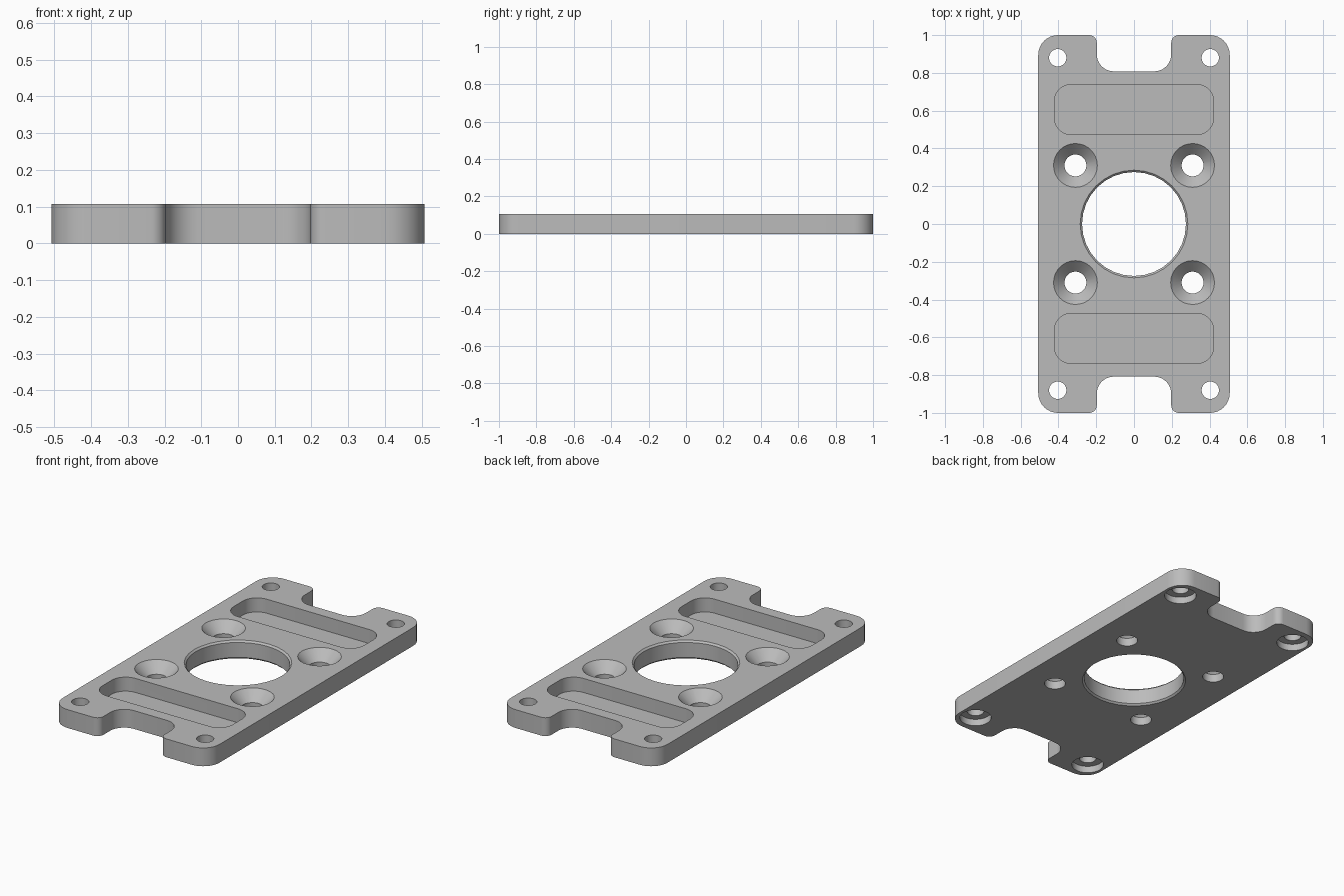
import bpy, bmesh, math
from mathutils import Vector

cube = bpy.data.objects.get("Cube")
if cube:
    bpy.data.objects.remove(cube, do_unlink=True)

THICK = 0.107
OVER = 0.02  # how far cutters reach past the plate


def rounded(corners, steps=8):
    """Outline of square corners (x, y, radius), each turned into an arc."""
    pts = []
    for i, (x, y, r) in enumerate(corners):
        p = Vector((x, y))
        a = (Vector(corners[i - 1][:2]) - p).normalized()
        b = (Vector(corners[(i + 1) % len(corners)][:2]) - p).normalized()
        for k in range(steps + 1):
            t = math.pi / 2 * k / steps
            pts.append(p + r * (a + b - b * math.cos(t) - a * math.sin(t)))
    return pts


def circle(x, y, r, n=32):
    angles = [2 * math.pi * i / n for i in range(n)]
    return [Vector((x + r * math.cos(t), y + r * math.sin(t))) for t in angles]


def loft(bm, sections):
    """Closed solid through stacked outlines, given as (outline, z)."""
    rings = [[bm.verts.new((p.x, p.y, z)) for p in pts] for pts, z in sections]
    for low, high in zip(rings, rings[1:]):
        for i in range(len(low)):
            bm.faces.new((low[i - 1], low[i], high[i], high[i - 1]))
    bm.faces.new(rings[0][::-1])
    bm.faces.new(rings[-1])


def make_object(name, bm):
    bmesh.ops.recalc_face_normals(bm, faces=bm.faces)
    mesh = bpy.data.meshes.new(name)
    bm.to_mesh(mesh)
    bm.free()
    obj = bpy.data.objects.new(name, mesh)
    bpy.context.collection.objects.link(obj)
    return obj


def turned(bm, x, y, profile):
    loft(bm, [(circle(x, y, r), z) for r, z in profile])


# Plate with rounded corners and a notch at each end
half = [(-0.507, -1, 0.105), (-0.197, -1, 0.04), (-0.197, -0.808, 0.09),
        (0.197, -0.808, 0.09), (0.197, -1, 0.04), (0.507, -1, 0.105)]
outline = rounded(half + [(-x, -y, r) for x, y, r in half])
bm = bmesh.new()
loft(bm, [(outline, 0), (outline, THICK)])
plate = make_object("mounting_plate", bm)

cut = bmesh.new()
TOP, LOW = THICK + OVER, -OVER

# Large centre bore with small chamfers
BORE, CHAMFER = 0.275, 0.01
wide = BORE + CHAMFER
turned(cut, 0, 0, [(wide, LOW), (wide, 0), (BORE, CHAMFER),
                   (BORE, THICK - CHAMFER), (wide, THICK), (wide, TOP)])

for sx in (-1, 1):
    for sy in (-1, 1):
        # Countersunk screw holes around the bore
        turned(cut, 0.31 * sx, 0.31 * sy,
               [(0.058, LOW), (0.058, 0.048), (0.116, THICK), (0.116, TOP)])
        # Corner holes, counterbored from below
        turned(cut, 0.404 * sx, 0.88 * sy,
               [(0.087, LOW), (0.087, 0.04), (0.046, 0.04), (0.046, TOP)])

# Rounded pockets in the top face
for y in (-0.606, 0.606):
    w, h, r = 0.422, 0.133, 0.09
    pocket = rounded([(-w, y - h, r), (w, y - h, r), (w, y + h, r), (-w, y + h, r)])
    loft(cut, [(pocket, 0.025), (pocket, TOP)])
cutter = make_object("cutter", cut)
cutter.hide_render = True

bpy.ops.object.select_all(action="DESELECT")
plate.select_set(True)
bpy.context.view_layer.objects.active = plate
mod = plate.modifiers.new("cuts", "BOOLEAN")
mod.operation = "DIFFERENCE"
mod.solver = "EXACT"
mod.object = cutter
bpy.ops.object.modifier_apply(modifier=mod.name)
bpy.data.objects.remove(cutter, do_unlink=True)

# Grey metal
grey = bpy.data.materials.new("grey_metal")
grey.use_nodes = True
colour = (0.5, 0.5, 0.5, 1)
grey.diffuse_color = colour
grey.node_tree.nodes["Principled BSDF"].inputs["Base Color"].default_value = colour
plate.data.materials.clear()
plate.data.materials.append(grey)
bpy.ops.object.shade_smooth_by_angle(angle=math.radians(30))
